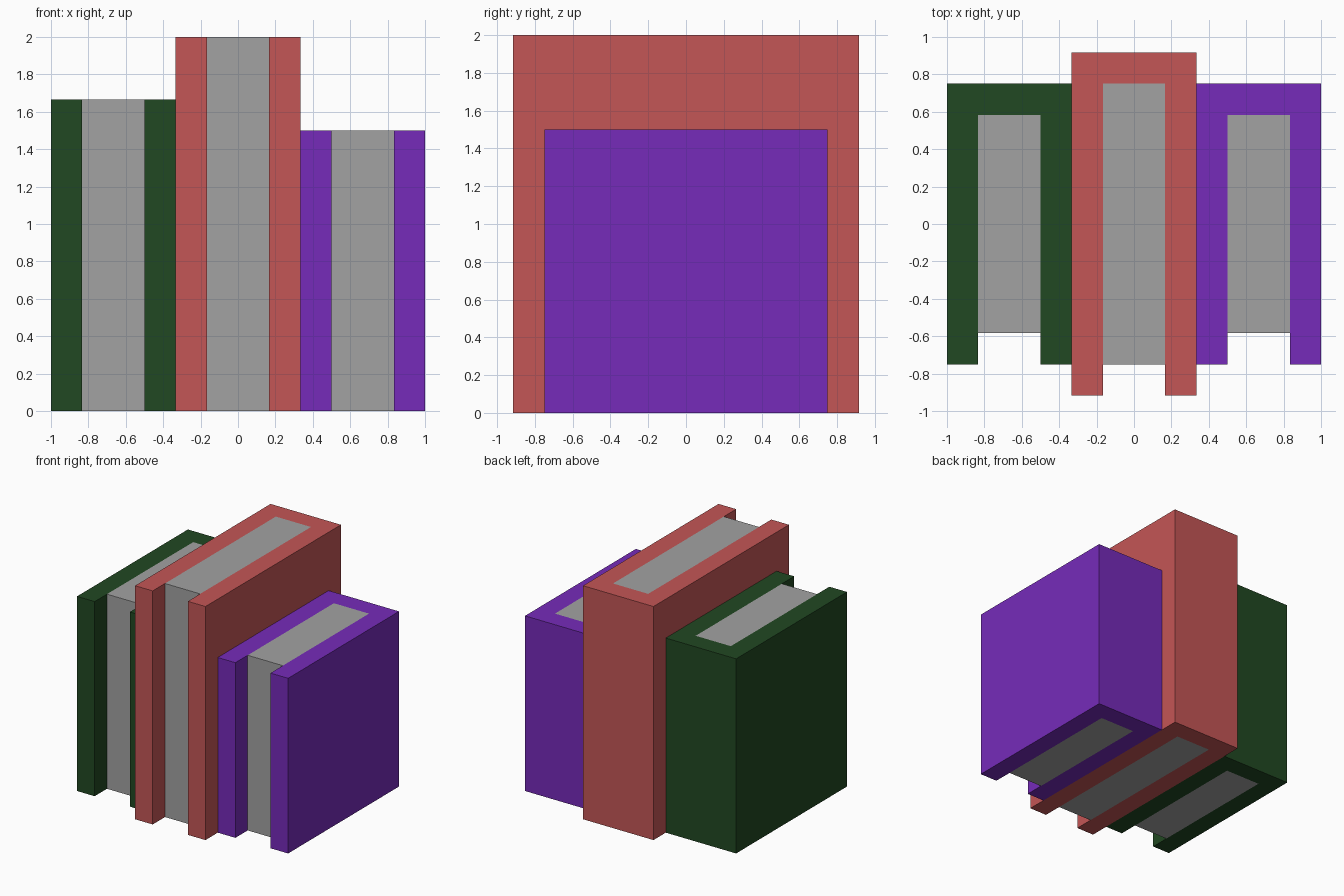
import bpy

if "Cube" in bpy.data.objects:
    bpy.data.objects.remove(bpy.data.objects["Cube"])

U = 1 / 6  # grid unit: cover thickness


def material(name, rgb):
    m = bpy.data.materials.new(name)
    m.diffuse_color = (*rgb, 1)
    m.use_nodes = True
    m.node_tree.nodes["Principled BSDF"].inputs["Base Color"].default_value = m.diffuse_color
    return m


def prism(name, outline, height, mat):
    """Extrude a counter-clockwise outline up from the ground."""
    n = len(outline)
    verts = [(x, y, z) for z in (0, height) for x, y in outline]
    faces = [tuple(reversed(range(n))), tuple(range(n, 2 * n))]
    faces += [(i, (i + 1) % n, (i + 1) % n + n, i + n) for i in range(n)]
    mesh = bpy.data.meshes.new(name)
    mesh.from_pydata(verts, [], faces)
    mesh.materials.append(mat)
    obj = bpy.data.objects.new(name, mesh)
    bpy.context.collection.objects.link(obj)


pages = material("page grey", (0.36, 0.36, 0.36))


def book(name, cx, half_depth, height, mat):
    a, b, d = 2 * U, U, half_depth
    inner = d - U
    # U-shaped cover, spine at the back
    cover = [(-a, -d), (-b, -d), (-b, inner), (b, inner),
             (b, -d), (a, -d), (a, d), (-a, d)]
    prism(name + "_cover", [(cx + x, y) for x, y in cover], height, mat)
    # page block, recessed at the front
    block = [(-b, -inner), (b, -inner), (b, inner), (-b, inner)]
    prism(name + "_pages", [(cx + x, y) for x, y in block], height, pages)


# Three books side by side
book("green_book", -4 * U, 4.5 * U, 10 * U, material("dark green", (0.0152, 0.065, 0.0159)))
book("red_book", 0, 5.5 * U, 12 * U, material("red", (0.552, 0.093, 0.093)))
book("purple_book", 4 * U, 4.5 * U, 9 * U, material("purple", (0.181, 0.024, 0.491)))
